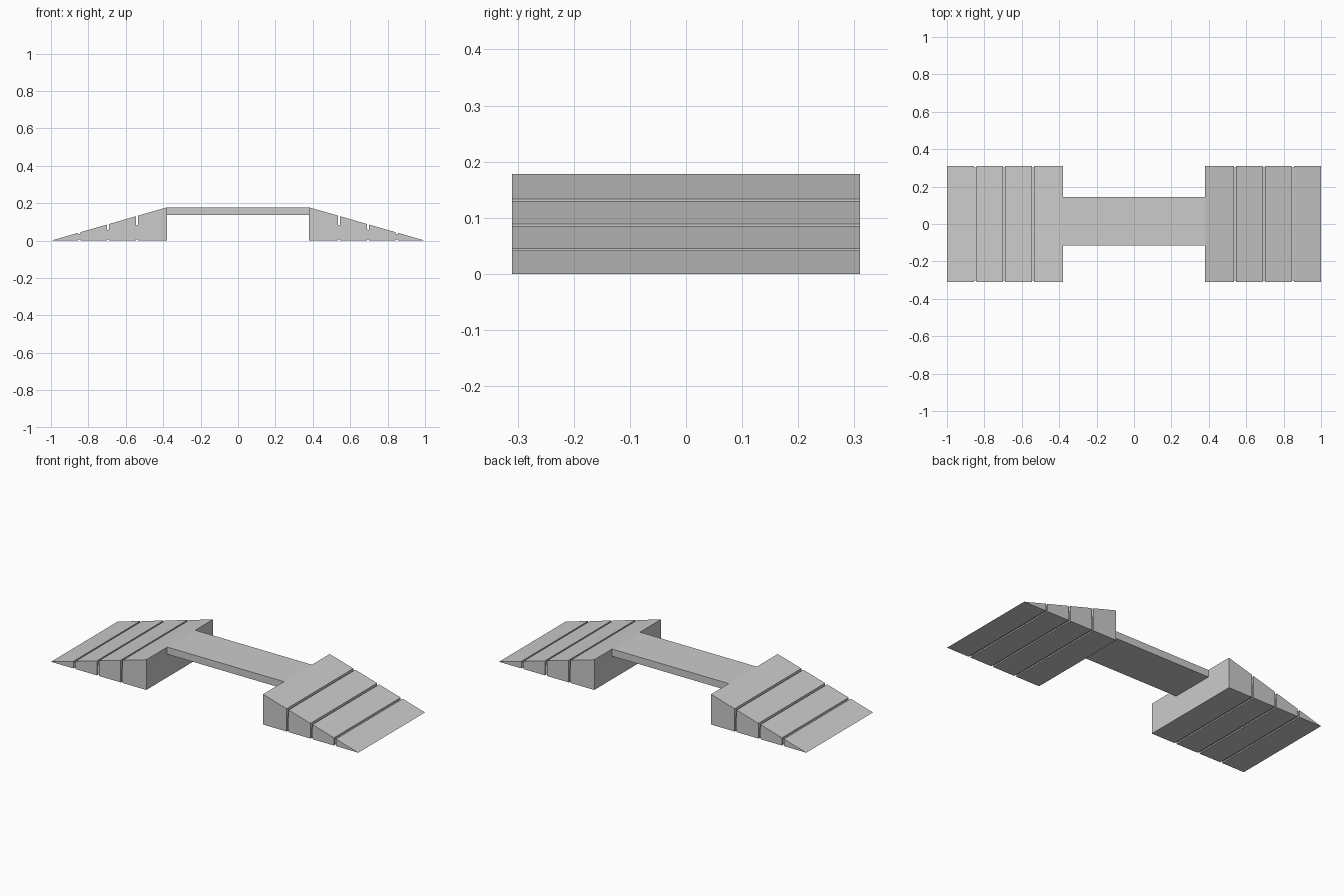
import bpy
import bmesh

cube = bpy.data.objects.get("Cube")
if cube:
    bpy.data.objects.remove(cube, do_unlink=True)

# One light grey material
grey = bpy.data.materials.new("light grey")
grey.use_nodes = True
GREY = (0.6, 0.6, 0.6, 1.0)
grey.diffuse_color = GREY
grey.node_tree.nodes["Principled BSDF"].inputs["Base Color"].default_value = GREY

INNER, OUTER, TOP = 0.38, 1.0, 0.178
HALF_DEPTH = 0.31
GAP = 0.013


def add_prism(name, profile, y_front, y_back):
    """Extrude an x-z profile along y."""
    bm = bmesh.new()
    face = bm.faces.new([bm.verts.new((x, y_front, z)) for x, z in profile])
    extruded = bmesh.ops.extrude_face_region(bm, geom=[face])
    verts = [g for g in extruded["geom"] if isinstance(g, bmesh.types.BMVert)]
    bmesh.ops.translate(bm, verts=verts, vec=(0, y_back - y_front, 0))
    bmesh.ops.recalc_face_normals(bm, faces=bm.faces)
    mesh = bpy.data.meshes.new(name)
    bm.to_mesh(mesh)
    bm.free()
    mesh.materials.append(grey)
    obj = bpy.data.objects.new(name, mesh)
    bpy.context.collection.objects.link(obj)
    return obj


def slope(x):
    return TOP * (OUTER - x) / (OUTER - INNER)


grooves = [0.54, 0.695, 0.848]
starts = [INNER] + [g + GAP / 2 for g in grooves]
ends = [g - GAP / 2 for g in grooves] + [OUTER]

for side, sign in (("left", 1), ("right", -1)):
    # Ramp sections separated by narrow grooves
    for i, (a, b) in enumerate(zip(starts, ends)):
        profile = [(sign * a, 0), (sign * b, 0)]
        if b < OUTER:
            profile.append((sign * b, slope(b)))
        profile.append((sign * a, slope(a)))
        add_prism(f"{side}_ramp_section_{i + 1}", profile, -HALF_DEPTH, HALF_DEPTH)

    # Recessed core joining the sections
    core = [(0.5, 0.007), (0.87, 0.007), (0.87, 0.031), (0.5, 0.089)]
    add_prism(f"{side}_ramp_core", [(sign * x, z) for x, z in core],
              -HALF_DEPTH + 0.008, HALF_DEPTH - 0.008)

# Narrow bridge between the ramps
add_prism("bridge_plank", [(-INNER, 0.136), (INNER, 0.136), (INNER, TOP), (-INNER, TOP)],
          -0.115, 0.145)
